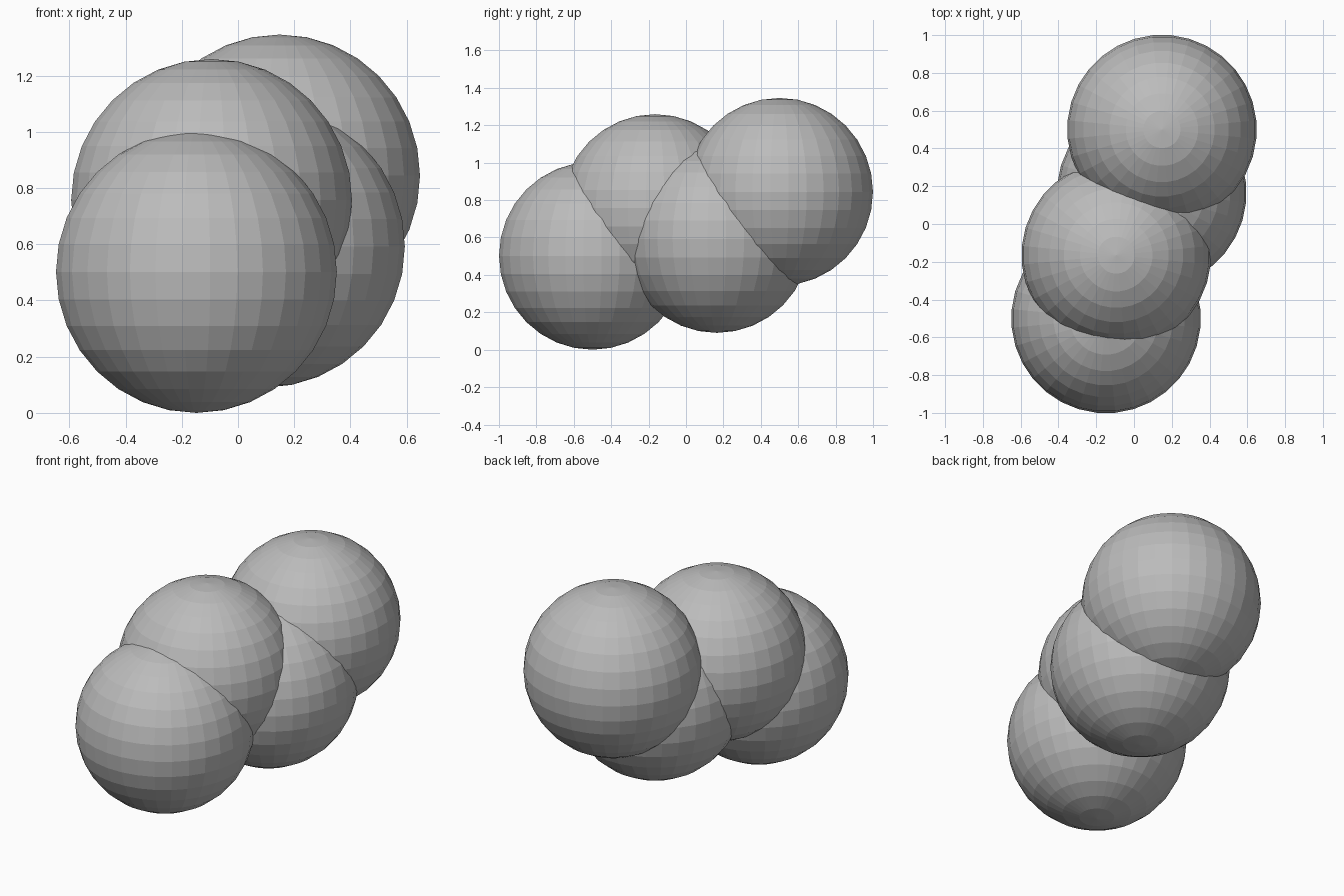
import bpy, math

if "Cube" in bpy.data.objects:
    bpy.data.objects.remove(bpy.data.objects["Cube"])

# single grey material
grey = bpy.data.materials.new("plain grey")
grey.diffuse_color = (0.5, 0.5, 0.5, 1)
grey.use_nodes = True
grey.node_tree.nodes["Principled BSDF"].inputs["Base Color"].default_value = grey.diffuse_color

RADIUS = 0.502


def ball(name, centre):
    """Flat-faced ball, turned half a segment so a face column looks forward."""
    bpy.ops.mesh.primitive_uv_sphere_add(
        segments=32, ring_count=16, radius=RADIUS, location=centre,
        rotation=(0, 0, math.pi / 32))
    obj = bpy.context.object
    obj.name = name
    obj.data.materials.append(grey)
    return obj


# zigzag chain of four overlapping balls, front to back
ball("front_end_ball", (-0.148, -0.5, 0.502))
ball("front_inner_ball", (-0.094, -0.165, 0.757))
ball("back_inner_ball", (0.094, 0.165, 0.592))
ball("back_end_ball", (0.148, 0.5, 0.844))
